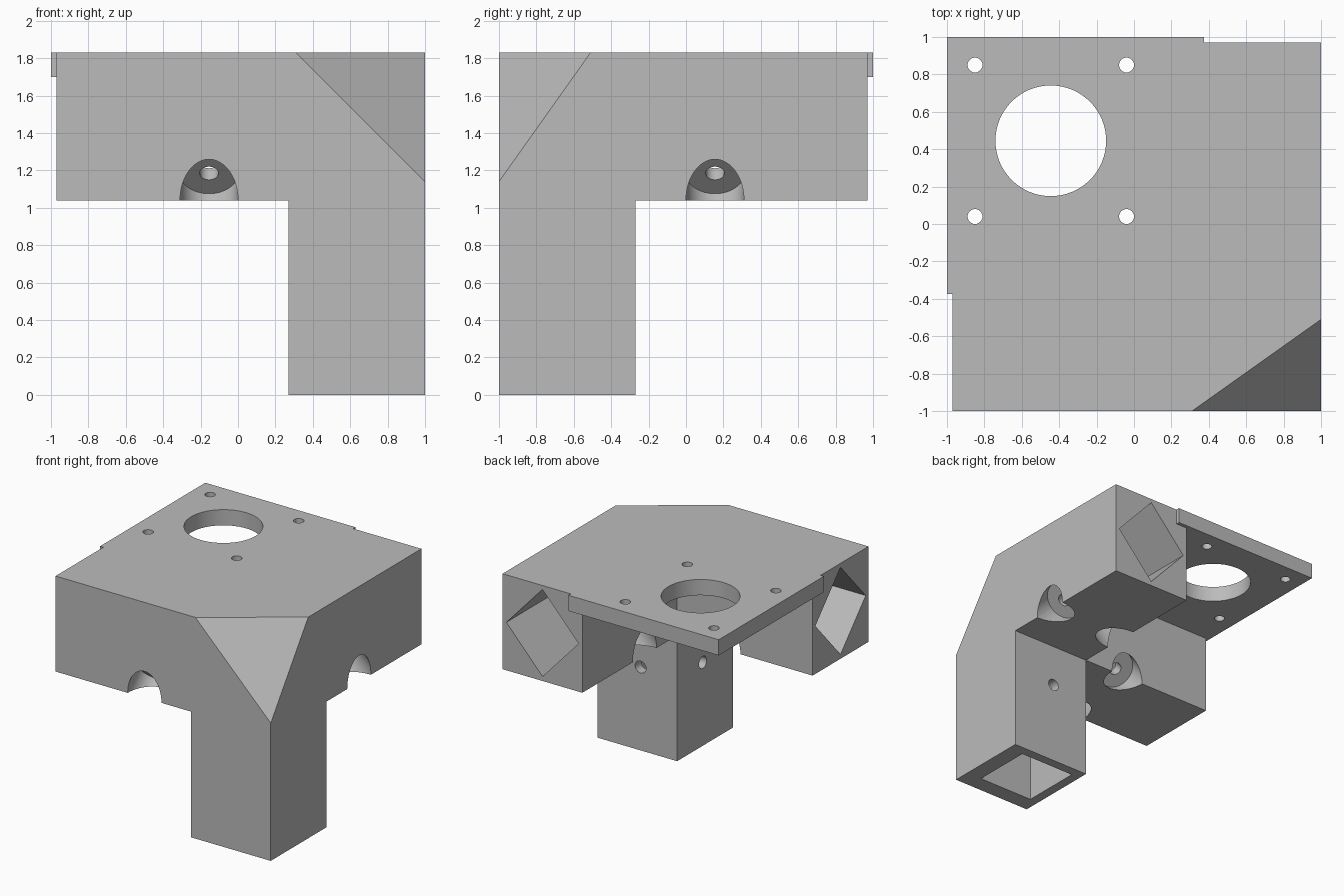
import bpy, bmesh, math
from mathutils import Vector, Matrix

if "Cube" in bpy.data.objects:
    bpy.data.objects.remove(bpy.data.objects["Cube"], do_unlink=True)

TOP, UNDER = 1.83, 1.04      # arm top and underside
INNER, END = 0.27, 0.97      # inner face and arm end
MID, AXIS_Z = 0.635, 1.437   # socket centre lines
BORE = 0.155                 # screw position along each arm

grey = bpy.data.materials.new("plain grey")
grey.use_nodes = True
colour = (0.5, 0.5, 0.5, 1)
grey.diffuse_color = colour
grey.node_tree.nodes["Principled BSDF"].inputs["Base Color"].default_value = colour


def finish(name, bm):
    bmesh.ops.recalc_face_normals(bm, faces=bm.faces)
    mesh = bpy.data.meshes.new(name)
    bm.to_mesh(mesh)
    bm.free()
    mesh.materials.append(grey)
    obj = bpy.data.objects.new(name, mesh)
    bpy.context.collection.objects.link(obj)
    return obj


def box(name, lo, hi):
    bm = bmesh.new()
    lo, hi = Vector(lo), Vector(hi)
    size = Matrix.Diagonal((*(hi - lo), 1))
    bmesh.ops.create_cube(bm, size=1, matrix=Matrix.Translation((lo + hi) / 2) @ size)
    return finish(name, bm)


def prism(name, points, direction):
    bm = bmesh.new()
    face = bm.faces.new([bm.verts.new(p) for p in points])
    new = bmesh.ops.extrude_face_region(bm, geom=[face])["geom"]
    bmesh.ops.translate(bm, vec=direction, verts=[v for v in new if isinstance(v, bmesh.types.BMVert)])
    return finish(name, bm)


def rod(name, start, end, radius, sides=48):
    bm = bmesh.new()
    start, end = Vector(start), Vector(end)
    span = end - start
    turn = span.to_track_quat('Z', 'Y').to_matrix().to_4x4()
    bmesh.ops.create_cone(bm, cap_ends=True, segments=sides, radius1=radius, radius2=radius,
                          depth=span.length, matrix=Matrix.Translation((start + end) / 2) @ turn)
    return finish(name, bm)


def combine(target, tool, operation):
    mod = target.modifiers.new(operation.lower(), 'BOOLEAN')
    mod.operation, mod.solver, mod.object = operation, 'EXACT', tool
    bpy.context.view_layer.objects.active = target
    bpy.ops.object.modifier_apply(modifier=mod.name)
    bpy.data.objects.remove(tool, do_unlink=True)


def swap(p):
    # mirrors a point of the side arm onto the rear arm
    return (-p[1], -p[0], p[2])


# Solid body: L-shaped arms, leg and mounting plate
outline = [(-END, -1), (1, -1), (1, END), (INNER, END), (INNER, -INNER), (-END, -INNER)]
body = prism("corner_bracket", [(x, y, UNDER) for x, y in outline], (0, 0, TOP - UNDER))
combine(body, box("leg", (INNER, -1, 0), (1, -INNER, UNDER + 0.2)), 'UNION')
combine(body, box("mounting_plate", (-1, -0.375, 1.70), (0.375, 1, TOP)), 'UNION')

cutters = []

# Corner chamfer
bm = bmesh.new()
chamfer = [Vector((0.31, -1, TOP)), Vector((1, -0.51, TOP)), Vector((1, -1, 1.14))]
tip = Vector((1, -1, TOP))
far = chamfer + [tip]
# scaled outward from the cut plane so that only the cut plane meets the body
far = [tip + (p - tip) for p in chamfer]
normal = (far[1] - far[0]).cross(far[2] - far[0]).normalized()
if normal.dot(tip - far[0]) < 0:
    normal.negate()
centre = sum(far, Vector()) / 3
wide = [centre + (p - centre) * 3 for p in far]
bm.free()
cutters.append(prism("chamfer", wide, normal * 0.8))

# Leg socket and its two screw holes
cutters.append(box("leg_socket", (0.35, -0.86, -0.1), (0.86, -0.35, UNDER)))
for turn in (lambda p: p, swap):
    cutters.append(rod("leg_screw", turn((0.605, -0.15, 0.69)), turn((0.605, -0.5, 0.69)), 0.05, 24))

# Arm sockets on edge, with angled counterbored screws on both lower edges
diamond = [(0, 0.36), (0.33, 0), (0, -0.36), (-0.33, 0)]
for turn in (lambda p: p, swap):
    ring = [turn((-END - 0.1, -MID + a, AXIS_Z + b)) for a, b in diamond]
    cutters.append(prism("arm_socket", ring, turn((END + 0.1 + INNER, 0, 0))))
    for edge, side in ((-1, 1), (-INNER, -1)):
        def along(d):
            k = d * math.sqrt(0.5)
            return turn((-BORE, edge + side * k, UNDER + k))
        cutters.append(rod("counterbore", along(-0.4), along(0.205), 0.155))
        cutters.append(rod("arm_screw", along(0.1), along(0.4), 0.05, 24))

# Plate openings
cutters.append(rod("motor_opening", (-0.445, 0.445, 1.5), (-0.445, 0.445, 2), 0.296, 64))
for x in (-0.85, -0.04):
    for y in (0.04, 0.85):
        cutters.append(rod("plate_hole", (x, y, 1.5), (x, y, 2), 0.04, 24))

for cutter in cutters:
    combine(body, cutter, 'DIFFERENCE')

# Smooth bores, sharp edges
bpy.ops.object.select_all(action='DESELECT')
body.select_set(True)
bpy.context.view_layer.objects.active = body
bpy.ops.object.shade_smooth_by_angle(angle=math.radians(30))
